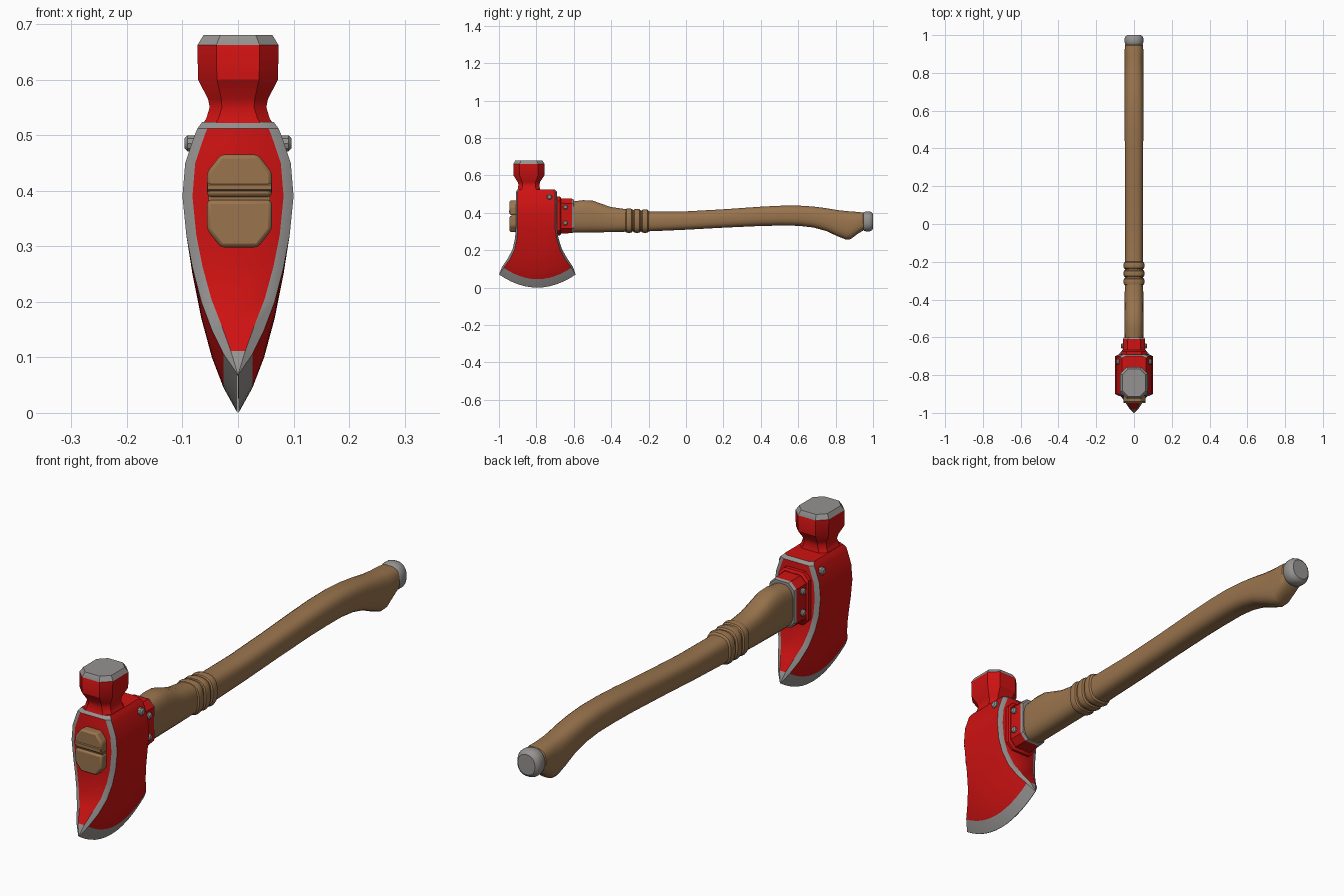
import bpy, bmesh, math

if "Cube" in bpy.data.objects:
    bpy.data.objects.remove(bpy.data.objects["Cube"])


def material(name, rgb):
    m = bpy.data.materials.new(name)
    m.diffuse_color = (*rgb, 1)
    m.use_nodes = True
    m.node_tree.nodes["Principled BSDF"].inputs["Base Color"].default_value = m.diffuse_color
    return m


RED = material("red_paint", (0.62, 0.006, 0.006))
STEEL = material("bare_steel", (0.30, 0.29, 0.28))
WOOD = material("wood", (0.32, 0.175, 0.075))


def loft(name, rings, mats, rule=None):
    """Skin a list of equal-length rings; rule(ring, column) gives the material."""
    bm = bmesh.new()
    vs = [[bm.verts.new(p) for p in r] for r in rings]
    n = len(rings[0])
    for i in range(len(rings) - 1):
        for j in range(n):
            k = (j + 1) % n
            f = bm.faces.new((vs[i][j], vs[i][k], vs[i + 1][k], vs[i + 1][j]))
            f.material_index = rule(i, j) if rule else 0
    bm.faces.new(vs[0][::-1]).material_index = rule(0, 0) if rule else 0
    bm.faces.new(vs[-1]).material_index = rule(len(rings) - 1, 0) if rule else 0
    bmesh.ops.recalc_face_normals(bm, faces=bm.faces)
    me = bpy.data.meshes.new(name)
    bm.to_mesh(me)
    bm.free()
    for m in mats:
        me.materials.append(m)
    ob = bpy.data.objects.new(name, me)
    bpy.context.collection.objects.link(ob)
    return ob


def octagon(a, b, c):
    return [(a, -b + c), (a, b - c), (a - c, b), (-a + c, b),
            (-a, b - c), (-a, -b + c), (-a + c, -b), (a - c, -b)]


def oval(y, bottom, top, hw, n=20, power=2.8):
    """Rounded-box cross-section standing across the handle."""
    out = []
    for i in range(n):
        a = 2 * math.pi * (i + 0.5) / n
        c, s = math.cos(a), math.sin(a)
        out.append((hw * math.copysign(abs(c) ** (2 / power), c), y,
                    (top + bottom) / 2 + (top - bottom) / 2 * math.copysign(abs(s) ** (2 / power), s)))
    return out


# Axe head: z at middle, arc weight, front y, back y, half width
N = 12
LEVELS = [(0.0, 1, -1.0, -0.59, 0.001), (0.045, 0.95, -0.983, -0.605, 0.026),
          (0.10, 0.8, -0.953, -0.635, 0.047), (0.17, 0.5, -0.927, -0.663, 0.066),
          (0.25, 0.2, -0.914, -0.682, 0.082), (0.32, 0, -0.91, -0.69, 0.093),
          (0.39, 0, -0.91, -0.69, 0.10), (0.45, 0, -0.91, -0.69, 0.095),
          (0.50, 0, -0.91, -0.69, 0.078), (0.512, 0, -0.91, -0.69, 0.073),
          (0.524, 0, -0.90, -0.70, 0.064)]


def head_ring(z, w, y0, y1, hx):
    cx, cy = min(0.018, hx * 0.5), min(0.010, hx * 0.3)
    ys = [y0 + cy + (y1 - y0 - 2 * cy) * i / N for i in range(N + 1)]
    pts = [(hx, y) for y in ys] + [(hx - cx, y1), (cx - hx, y1)]
    pts += [(-hx, y) for y in reversed(ys)] + [(cx - hx, y0), (hx - cx, y0)]
    mid, half = (y0 + y1) / 2, (y1 - y0) / 2
    return [(x, y, z + w * 0.07 * ((y - mid) / half) ** 2) for x, y in pts]


def head_rule(i, j):
    worn_edge = j in (N, N + 2, 2 * N + 3, 2 * N + 5)
    top_edge = i == len(LEVELS) - 2 and j in (N + 1, 2 * N + 4)
    return 1 if i == 0 or (worn_edge and i < len(LEVELS) - 1) or top_edge else 0


loft("axe_head", [head_ring(*l) for l in LEVELS], [RED, STEEL], head_rule)

# Hammer poll: z, half x, half y, corner cut
POLL = [(0.51, 0.070, 0.066, 0.022), (0.53, 0.057, 0.059, 0.022), (0.55, 0.051, 0.056, 0.022),
        (0.565, 0.054, 0.060, 0.024), (0.60, 0.072, 0.083, 0.034),
        (0.662, 0.073, 0.083, 0.034), (0.68, 0.062, 0.072, 0.030)]
loft("hammer_poll", [[(x, y - 0.84, z) for x, y in octagon(a, b, c)] for z, a, b, c in POLL],
     [RED, STEEL], lambda i, j: 1 if i >= 5 else 0)

# Collar with a bare steel lip
def collar(name, rows, mat):
    loft(name, [[(x, y, 0.383 + z) for x, z in octagon(a, b, 0.025)] for y, a, b in rows], [mat])


collar("collar_flange", [(-0.70, 0.066, 0.104), (-0.675, 0.066, 0.104), (-0.668, 0.06, 0.096)], RED)
collar("collar", [(-0.69, 0.06, 0.094), (-0.61, 0.058, 0.092)], RED)
collar("collar_lip", [(-0.61, 0.058, 0.092), (-0.60, 0.054, 0.088)], STEEL)

# Rivets, mirrored left and right
for s in (-1, 1):
    for part, x, y, z, r in (("collar", 0.061, -0.645, 0.43, 0.013),
                             ("collar", 0.061, -0.645, 0.345, 0.013),
                             ("head", 0.087, -0.73, 0.485, 0.015)):
        rows = [(x - 0.02, r), (x + 0.004, r), (x + 0.009, r * 0.65)]
        loft(part + "_rivet", [[(s * px, y + pr * math.cos(k * math.pi / 5),
                                 z + pr * math.sin(k * math.pi / 5)) for k in range(10)]
                               for px, pr in rows], [STEEL])

# Handle: y, bottom, top, half width
SHAFT = [(-0.68, 0.30, 0.455, 0.048), (-0.60, 0.293, 0.462, 0.051), (-0.55, 0.293, 0.468, 0.052),
         (-0.50, 0.294, 0.466, 0.052), (-0.45, 0.295, 0.448, 0.051), (-0.40, 0.296, 0.431, 0.050),
         (-0.33, 0.298, 0.421, 0.049), (-0.18, 0.301, 0.407, 0.048), (0, 0.309, 0.408, 0.048),
         (0.2, 0.320, 0.419, 0.048), (0.4, 0.329, 0.433, 0.049), (0.5, 0.331, 0.438, 0.050),
         (0.6, 0.330, 0.439, 0.050), (0.68, 0.321, 0.434, 0.050), (0.75, 0.302, 0.425, 0.050),
         (0.81, 0.274, 0.415, 0.050), (0.855, 0.256, 0.410, 0.050), (0.88, 0.258, 0.408, 0.050),
         (0.92, 0.288, 0.405, 0.050), (0.945, 0.303, 0.402, 0.048), (0.952, 0.312, 0.395, 0.042)]
loft("handle", [oval(*s) for s in SHAFT], [WOOD])

# Three raised grip rings
for y in (-0.305, -0.262, -0.219):
    low, high = 0.300, 0.413 - 0.06 * (y + 0.26)
    loft("grip_ring", [oval(y + d, low - g, high + g, 0.048 + g) for d, g in
                       ((-0.022, -0.003), (-0.014, 0.006), (0, 0.009), (0.014, 0.006), (0.022, -0.003))],
         [WOOD])

# Steel end cap
loft("end_cap", [oval(y, 0.354 - r, 0.354 + r, r * 0.93, power=2.3) for y, r in
                 ((0.94, 0.040), (0.95, 0.050), (0.962, 0.054), (0.982, 0.054), (0.993, 0.049), (1.0, 0.040))],
     [STEEL])

# Handle end showing through the head, split in two by the wedge
def end_piece(name, z_split, z_out):
    d = 1 if z_out > z_split else -1
    outline = [(-0.056, z_split), (0.061, z_split), (0.061, z_out - d * 0.032), (0.036, z_out),
               (-0.031, z_out), (-0.056, z_out - d * 0.032)]
    ob = loft(name, [[(x, y, z) for x, z in outline] for y in (-0.89, -0.943)], [WOOD])
    b = ob.modifiers.new("soft_edges", "BEVEL")
    b.width, b.segments = 0.007, 2


end_piece("handle_end_upper", 0.389, 0.465)
end_piece("handle_end_lower", 0.383, 0.298)
loft("handle_wedge", [[(x, y, z) for x, z in ((-0.053, 0.376), (0.058, 0.376), (0.058, 0.396), (-0.053, 0.396))]
                      for y in (-0.89, -0.934)], [WOOD])
loft("wedge_ridge", [[(x, y, 0.406 + z) for x, z in ((-0.055, -h), (0.06, -h), (0.06, h), (-0.055, h))]
                     for y, h in ((-0.94, 0.008), (-0.947, 0.004))], [WOOD])

# Smooth shading with crisp edges
bpy.ops.object.select_all(action='SELECT')
bpy.context.view_layer.objects.active = bpy.context.selected_objects[0]
bpy.ops.object.shade_smooth_by_angle(angle=math.radians(32))
